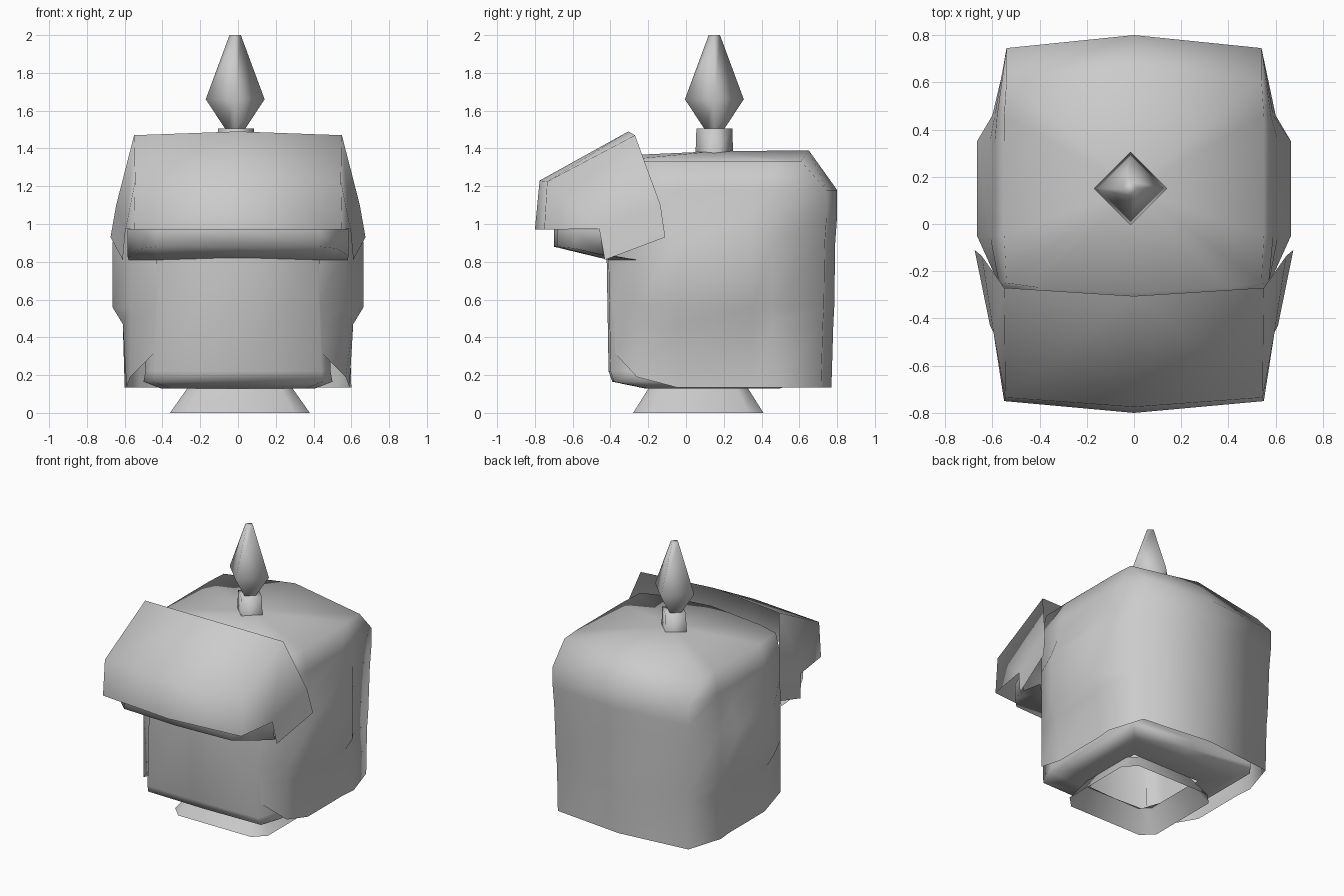
import bpy, bmesh, math

cube = bpy.data.objects.get("Cube")
if cube:
    bpy.data.objects.remove(cube)

grey = bpy.data.materials.new("plain grey")
grey.use_nodes = True
grey.diffuse_color = (0.6, 0.6, 0.6, 1)
grey.node_tree.nodes["Principled BSDF"].inputs["Base Color"].default_value = (0.6, 0.6, 0.6, 1)


def finish(name, bm, angle):
    """Turn a bmesh into a smooth shaded grey object."""
    bmesh.ops.recalc_face_normals(bm, faces=bm.faces)
    mesh = bpy.data.meshes.new(name)
    bm.to_mesh(mesh)
    bm.free()
    mesh.materials.append(grey)
    obj = bpy.data.objects.new(name, mesh)
    bpy.context.collection.objects.link(obj)
    bpy.ops.object.select_all(action='DESELECT')
    obj.select_set(True)
    bpy.context.view_layer.objects.active = obj
    bpy.ops.object.shade_smooth_by_angle(angle=math.radians(angle))


def loft(bm, rings, closed=True):
    """Skin a list of equal length point rings."""
    rows = [[bm.verts.new(p) for p in ring] for ring in rings]
    count = len(rows[0])
    for low, high in zip(rows, rows[1:]):
        for i in range(count if closed else count - 1):
            j = (i + 1) % count
            bm.faces.new((low[i], low[j], high[j], high[i]))
    return rows


def mirror(half):
    """Complete a half outline whose first and last points lie on x = 0."""
    return half + [(-x, y, z) for x, y, z in half[-2:0:-1]]


def diamond(name, centre, profile):
    """Four-sided turned part from (radius, height) pairs."""
    bm = bmesh.new()
    cx, cy = centre
    rows = loft(bm, [[(cx + r, cy, z), (cx, cy + r, z), (cx - r, cy, z), (cx, cy - r, z)]
                     for r, z in profile])
    bm.faces.new(rows[-1])
    finish(name, bm, 95)


# Helmet shell: stacked outlines with bulging ear areas and an open bottom
def helmet_ring(z, front, side, flank, corner, back, front_z=None, cheek_z=None):
    return mirror([
        (0, front, front_z or z), (0.43, front + 0.01, front_z or z),
        (0.57, -0.26, cheek_z or z), (side, -0.05, z), (side, 0.35, z),
        (flank, 0.46, z), (corner, back - 0.055, z), (0, back, z)])


bm = bmesh.new()
crown = mirror([(0, -0.29, 1.365), (0.40, -0.27, 1.345), (0.54, -0.25, 1.33),
                (0.55, -0.05, 1.33), (0.55, 0.35, 1.33), (0.55, 0.46, 1.33),
                (0.54, 0.61, 1.33), (0, 0.65, 1.39)])
rows = loft(bm, [
    helmet_ring(0.135, -0.40, 0.59, 0.60, 0.52, 0.77, 0.33, 0.19),
    helmet_ring(0.47, -0.40, 0.61, 0.59, 0.52, 0.78),
    helmet_ring(0.56, -0.405, 0.665, 0.60, 0.525, 0.785),
    helmet_ring(0.90, -0.41, 0.665, 0.60, 0.535, 0.79),
    helmet_ring(1.04, -0.40, 0.61, 0.59, 0.54, 0.80),
    helmet_ring(1.18, -0.38, 0.59, 0.58, 0.54, 0.80),
    crown,
])
# The face opening is cut out of the lower front
for face in list(bm.faces):
    middle = face.calc_center_median()
    if middle.y < -0.38 and middle.z < 0.8:
        bm.faces.remove(face)
# Crown cap with a raised centre
top = rows[-1]
peak = bm.verts.new((0, 0.15, 1.385))
for i in range(len(top)):
    bm.faces.new((top[i - 1], top[i], peak))
finish("helmet", bm, 180)


# Face block filling the opening, with a softened chin and a neck hole
def face_ring(z, width, front, back):
    return mirror([(0, front, z), (width, front + 0.01, z),
                   (width + 0.05, front + 0.16, z), (width + 0.05, back, z), (0, back, z)])


bm = bmesh.new()
loft(bm, [face_ring(0.135, 0.22, -0.195, 0.325),
          face_ring(0.13, 0.36, -0.22, 0.50), face_ring(0.165, 0.45, -0.39, 0.58),
          face_ring(0.22, 0.44, -0.41, 0.60), face_ring(0.82, 0.42, -0.42, 0.55)])
finish("face", bm, 80)

# Raised visor: thin sheet with side flaps
bm = bmesh.new()
columns = [
    [(0, -0.305, 1.49), (0, -0.775, 1.23), (0, -0.80, 0.97)],
    [(0.55, -0.27, 1.47), (0.545, -0.735, 1.225), (0.55, -0.75, 0.97)],
]
for s in (1, -1):
    panel = [[bm.verts.new((s * x, y, z)) for x, y, z in col] for col in columns]
    for i in range(2):
        bm.faces.new((panel[0][i], panel[0][i + 1], panel[1][i + 1], panel[1][i]))
    rear, lower, notch, knee = [bm.verts.new((s * x, y, z)) for x, y, z in (
        (0.645, -0.135, 1.10), (0.675, -0.11, 0.93), (0.61, -0.43, 0.81), (0.595, -0.46, 0.975))]
    upper, middle, bottom = panel[1]
    bm.faces.new((upper, middle, knee, rear))
    bm.faces.new((middle, bottom, knee))
    bm.faces.new((rear, knee, notch, lower))
bmesh.ops.remove_doubles(bm, verts=bm.verts, dist=0.001)
finish("visor", bm, 180)


# Brim over the face: upright lip and sloping underside that runs into the cheeks
def brim_row(points):
    return [(-x, y, z) for x, y, z in points[:0:-1]] + points


bm = bmesh.new()
loft(bm, [
    brim_row([(0, -0.70, 0.97), (0.43, -0.68, 0.97), (0.52, -0.59, 0.97), (0.585, -0.44, 0.97)]),
    brim_row([(0, -0.70, 0.88), (0.43, -0.68, 0.88), (0.52, -0.59, 0.87), (0.585, -0.42, 0.83)]),
    brim_row([(0, -0.41, 0.82), (0.42, -0.41, 0.81), (0.50, -0.34, 0.81), (0.58, -0.26, 0.81)]),
], False)
finish("brim", bm, 180)


# Neck skirt: flared square with clipped corners, open at the bottom
def neck_ring(z, hx, hy, clip):
    quarter = [(hx, hy - clip), (hx - clip, hy)]
    outline = []
    for sx, sy in ((1, 1), (-1, 1), (-1, -1), (1, -1)):
        for x, y in (quarter if sx == sy else quarter[::-1]):
            outline.append((0.01 + sx * x, 0.065 + sy * y, z))
    return outline


bm = bmesh.new()
loft(bm, [neck_ring(0, 0.37, 0.345, 0.08), neck_ring(0.135, 0.275, 0.26, 0.06)])
finish("neck", bm, 60)

# Plume socket and plume
diamond("plume_socket", (-0.01, 0.15), [(0.1, 1.36), (0.095, 1.505)])
diamond("plume", (-0.015, 0.15), [(0.05, 1.5), (0.156, 1.66), (0.03, 2.0)])
